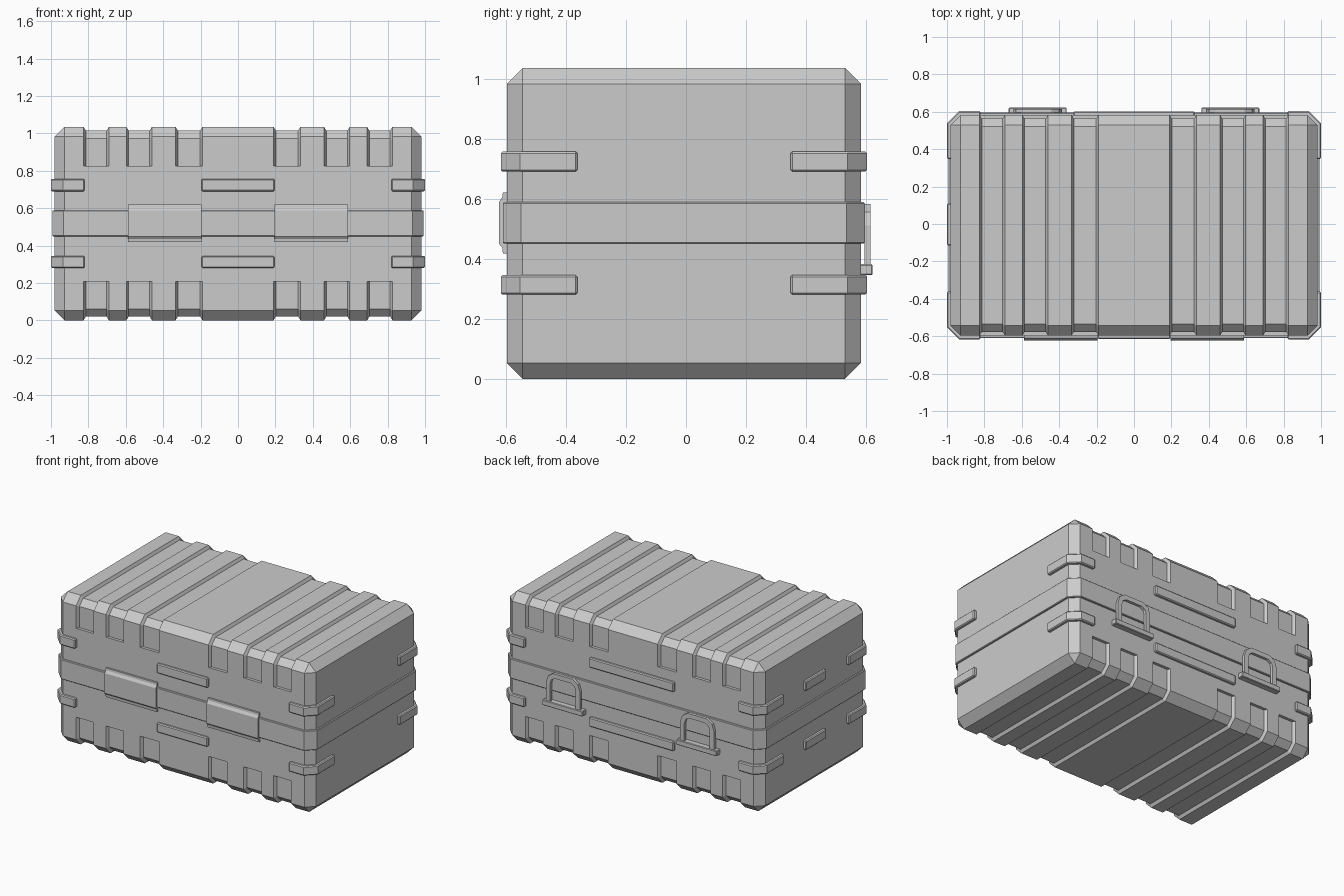
import bpy, bmesh
from mathutils import Vector

if "Cube" in bpy.data.objects:
    bpy.data.objects.remove(bpy.data.objects["Cube"])

HX, HY, H, C = 0.98, 0.59, 1.035, 0.053   # body half sizes, height, chamfer
CY = -0.007                               # body centre in y


def finish(bm, name, bevel=0.0):
    bmesh.ops.recalc_face_normals(bm, faces=bm.faces)
    if bevel:
        edges = [e for e in bm.edges if e.calc_face_angle(0) > 0.9]
        bmesh.ops.bevel(bm, geom=edges, offset=bevel, segments=1, affect='EDGES')
    me = bpy.data.meshes.new(name)
    bm.to_mesh(me)
    bm.free()
    ob = bpy.data.objects.new(name, me)
    bpy.context.collection.objects.link(ob)
    return ob


def prism(name, pts, axis, a, b, bevel=0.0):
    """Extrude a 2D outline along axis (0, 1 or 2) from a to b."""
    bm = bmesh.new()

    def place(p, t):
        co = list(p)
        co.insert(axis, t)
        return bm.verts.new(co)
    lo = [place(p, a) for p in pts]
    hi = [place(p, b) for p in pts]
    bm.faces.new(lo)
    bm.faces.new(hi)
    n = len(pts)
    for i in range(n):
        j = (i + 1) % n
        bm.faces.new((lo[i], lo[j], hi[j], hi[i]))
    return finish(bm, name, bevel)


def box(name, x0, x1, y0, y1, z0, z1, bevel=0.006):
    return prism(name, [(x0, y0), (x1, y0), (x1, y1), (x0, y1)], 2, z0, z1, bevel)


# chamfered main body
bm = bmesh.new()
bmesh.ops.create_cube(bm, size=1)
for v in bm.verts:
    v.co = Vector((v.co.x * 2 * HX, v.co.y * 2 * HY + CY, (v.co.z + 0.5) * H))
bmesh.ops.bevel(bm, geom=bm.edges[:], offset=C, segments=1, affect='EDGES')
body = finish(bm, "case_body")


# U-shaped grooves over the lid and under the base
def u_path(d, top):
    h, c = HY + d, C + 0.586 * d
    zt = H + d
    half = [(h, 0.826), (h, zt - c), (h - c, zt)]
    pts = [(-y, z) for y, z in half] + [(y, z) for y, z in reversed(half)]
    return [(y + CY, z if top else H - z) for y, z in pts]


bm = bmesh.new()
for s in (-1, 1):
    for g0, g1 in ((0.19, 0.334), (0.46, 0.597), (0.69, 0.826)):
        for top in (True, False):
            rings = []
            for pi, po in zip(u_path(-0.02, top), u_path(0.03, top)):
                rings.append([bm.verts.new((s * x, p[0], p[1])) for x, p in
                              ((g0 + 0.012, pi), (g1 - 0.012, pi),
                               (g1 + 0.018, po), (g0 - 0.018, po))])
            bm.faces.new(rings[0])
            bm.faces.new(rings[-1])
            for r, q in zip(rings, rings[1:]):
                for i in range(4):
                    j = (i + 1) % 4
                    bm.faces.new((r[i], r[j], q[j], q[i]))
cutter = finish(bm, "groove_cutter")
cutter.hide_render = True
mod = body.modifiers.new("grooves", 'BOOLEAN')
mod.operation = 'DIFFERENCE'
mod.solver = 'EXACT'
mod.object = cutter
bpy.context.view_layer.objects.active = body
bpy.ops.object.modifier_apply(modifier=mod.name)
bpy.data.objects.remove(cutter)


# middle band
def corner(d, sx, sy):
    hx, hy, c = HX + d, HY + d, C + 0.586 * d
    return [(sx * (hx - c), sy * hy + CY), (sx * hx, sy * (hy - c) + CY)]


D = 0.013
ring = (corner(D, 1, 1) + corner(D, 1, -1)[::-1]
        + corner(D, -1, -1) + corner(D, -1, 1)[::-1])
prism("middle_band", ring, 2, 0.45, 0.588, 0.004)

# corner brackets, front, back and left bars in two rows
ROWS = ((0.28, 0.345), (0.69, 0.757))
for z0, z1 in ROWS:
    for sx in (-1, 1):
        for sy in (-1, 1):
            o, i = 0.02, -0.01
            xe, ye = sx * 0.82, sy * 0.355 + CY
            pts = ([(xe, sy * (HY + o) + CY)] + corner(o, sx, sy)
                   + [(sx * (HX + o), ye), (sx * (HX + i), ye)]
                   + corner(i, sx, sy)[::-1] + [(xe, sy * (HY + i) + CY)])
            prism("corner_bracket", pts, 2, z0, z1, 0.006)
    box("front_bar", -0.195, 0.195, -0.615, -0.58, z0, z1)
    box("back_bar", -0.325, 0.325, 0.56, 0.602, z0, z1)
    box("left_bar", -1.0, -0.97, -0.115, 0.11, z0, z1)

# latches and back handles
for s in (-1, 1):
    latch = [(-0.58, 0.62), (-0.61, 0.62), (-0.612, 0.605), (-0.623, 0.588),
             (-0.623, 0.45), (-0.612, 0.436), (-0.61, 0.418), (-0.58, 0.418)]
    prism("latch", latch, 0, s * 0.195, s * 0.588)

    cx = s * 0.515
    box("handle_base", cx - 0.155, cx + 0.155, 0.575, 0.622, 0.345, 0.382, 0.004)
    outer = [(0.13, 0.37), (0.13, 0.51), (0.115, 0.555), (0.075, 0.582)]
    inner = [(0.098, 0.37), (0.098, 0.505), (0.088, 0.535), (0.062, 0.55)]
    arch = (outer + [(-x, z) for x, z in reversed(outer)]
            + [(-x, z) for x, z in inner] + inner[::-1])
    prism("handle_arch", [(cx + x, z) for x, z in arch], 1, 0.594, 0.615)
